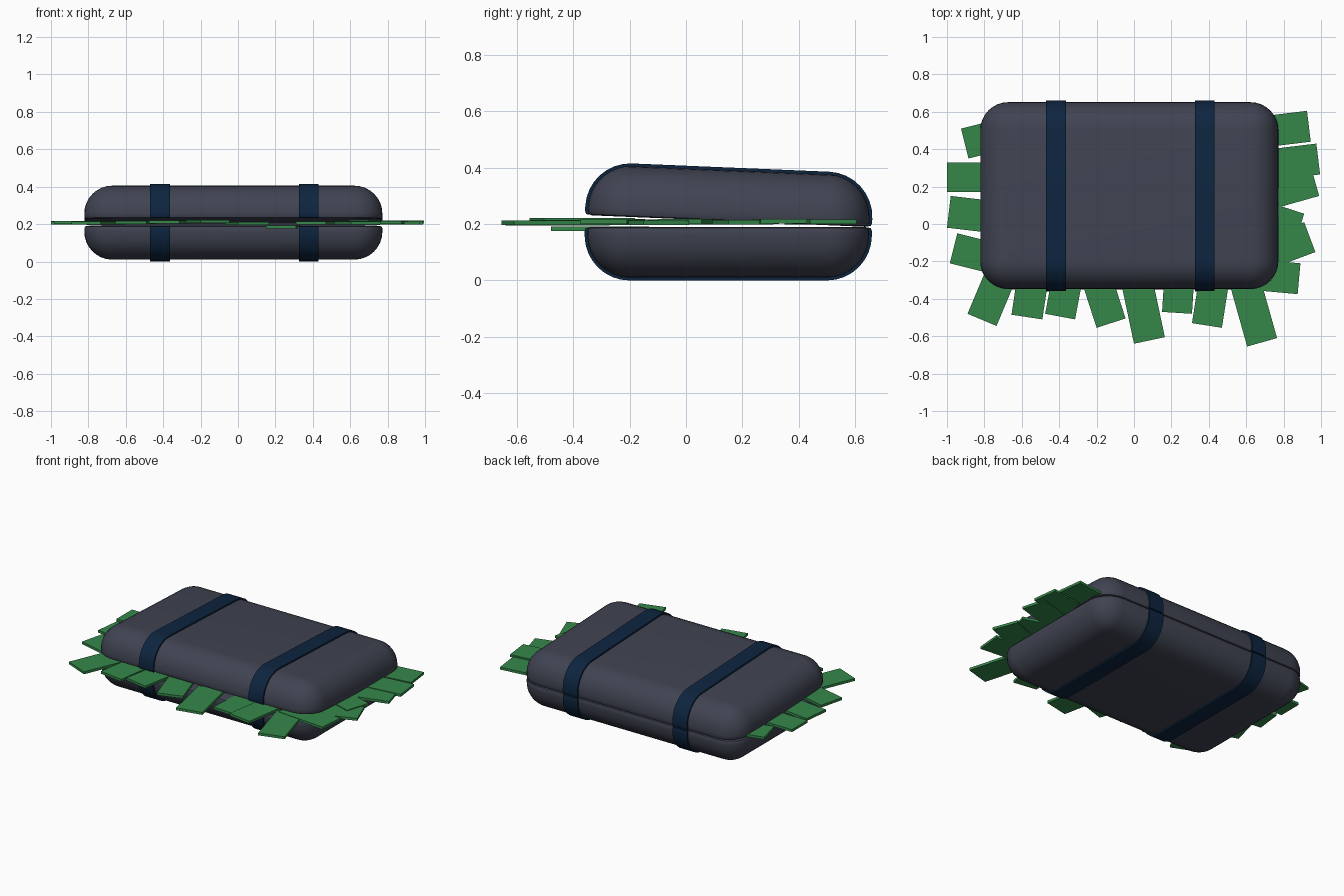
import bpy, bmesh, math, random
from mathutils import Matrix, Vector

if "Cube" in bpy.data.objects:
    bpy.data.objects.remove(bpy.data.objects["Cube"])

random.seed(4)

def mat(name, c):
    m = bpy.data.materials.new(name)
    m.diffuse_color = (*c, 1)
    m.use_nodes = True
    m.node_tree.nodes["Principled BSDF"].inputs["Base Color"].default_value = m.diffuse_color
    return m

SLATE = mat("slate grey", (0.051, 0.057, 0.083))
NAVY = mat("navy blue", (0.004, 0.018, 0.050))
GREEN = mat("note green", (0.036, 0.245, 0.068))

CX, CY, HX, HY = -0.025, 0.15, 0.797, 0.5   # case centre and half sizes
R, H, SEAM = 0.15, 0.18, 0.187              # edge radius, shell height, seam height
TILT = math.radians(-2.4)                   # lid opens towards the front

def finish(name, bm, material, matrix, smooth=True):
    bmesh.ops.remove_doubles(bm, verts=bm.verts, dist=0.0005)
    bm.transform(matrix)
    bmesh.ops.recalc_face_normals(bm, faces=bm.faces)
    me = bpy.data.meshes.new(name)
    bm.to_mesh(me)
    bm.free()
    me.materials.append(material)
    ob = bpy.data.objects.new(name, me)
    bpy.context.collection.objects.link(ob)
    if smooth:
        bpy.ops.object.select_all(action='DESELECT')
        ob.select_set(True)
        bpy.context.view_layer.objects.active = ob
        bpy.ops.object.shade_smooth_by_angle(angle=math.radians(35))
    return ob

def section(grow=0.0, n=8):
    """(inset, height) from the seam lip up to the flat face of a shell."""
    pts = [(0.014, 0.0), (0.004, 0.004), (0.0, 0.014)]
    for i in range(n + 1):
        a = math.pi / 2 * i / n
        pts.append((R - R * math.cos(a), H - R + R * math.sin(a)))
    if not grow:
        return pts
    out = [(d - grow, max(h, 0.002)) for d, h in pts[:3]]
    for i in range(n + 1):
        a = math.pi / 2 * i / n
        out.append((R - (R + grow) * math.cos(a), H - R + (R + grow) * math.sin(a)))
    return out

def shell(name, matrix):
    bm = bmesh.new()
    rings = []
    for inset, h in section():
        r = max(R - inset, 0.0)
        ring = []
        for q, (sx, sy) in enumerate([(1, 1), (-1, 1), (-1, -1), (1, -1)]):
            for i in range(9):
                a = math.pi / 2 * (q + i / 8)
                ring.append(bm.verts.new((sx * (HX - R) + r * math.cos(a),
                                          sy * (HY - R) + r * math.sin(a), h)))
        rings.append(ring)
    n = len(rings[0])
    for lo, hi in zip(rings, rings[1:]):
        for i in range(n):
            bm.faces.new((lo[i], lo[(i + 1) % n], hi[(i + 1) % n], hi[i]))
    bm.faces.new(rings[0])
    bm.faces.new(rings[-1])
    return finish(name, bm, SLATE, matrix)

def strap(name, x, matrix):
    bm = bmesh.new()
    half = section(0.01)
    prof = [(-HY + d, h) for d, h in half] + [(HY - d, h) for d, h in reversed(half)]
    a = [bm.verts.new((x - 0.053 - CX, y, z)) for y, z in prof]
    b = [bm.verts.new((x + 0.053 - CX, y, z)) for y, z in prof]
    n = len(prof)
    for i in range(n):
        j = (i + 1) % n
        bm.faces.new((a[i], a[j], b[j], b[i]))
    bm.faces.new(a)
    bm.faces.new(b)
    return finish(name, bm, NAVY, matrix)

# Bottom shell is the section flipped over; lid is tilted about the back hinge
bottom = Matrix.Translation((CX, CY, SEAM + 0.003)) @ Matrix.Diagonal((1, 1, -1, 1))
lid = (Matrix.Translation((CX, CY + HY, SEAM)) @ Matrix.Rotation(TILT, 4, 'X')
       @ Matrix.Translation((0, -HY, 0.003)))
for part, m in (("bottom", bottom), ("lid", lid)):
    shell("case_" + part, m)
    strap(part + "_strap_left", -0.417, m)
    strap(part + "_strap_right", 0.378, m)

# Bank notes: the two outer corners of each, and centre height
notes = [
    (-0.925, 0.51, -0.885, 0.35, 0.208), (-1.0, 0.33, -1.0, 0.17, 0.209),
    (-0.98, 0.15, -1.0, -0.02, 0.207), (-0.945, -0.05, -0.985, -0.21, 0.209),
    (-0.89, -0.48, -0.735, -0.545, 0.206), (-0.655, -0.485, -0.49, -0.51, 0.208),
    (-0.475, -0.48, -0.315, -0.51, 0.210), (-0.20, -0.555, -0.045, -0.505, 0.214),
    (0.0, -0.64, 0.165, -0.605, 0.202), (0.15, -0.47, 0.31, -0.48, 0.184),
    (0.31, -0.53, 0.47, -0.555, 0.207), (0.605, -0.655, 0.765, -0.61, 0.206),
    (0.875, -0.375, 0.89, -0.21, 0.209), (0.97, -0.15, 0.91, 0.01, 0.206),
    (0.86, -0.10, 0.91, 0.055, 0.211), (0.99, 0.15, 0.945, 0.31, 0.206),
    (0.995, 0.265, 0.975, 0.43, 0.210), (0.945, 0.44, 0.925, 0.605, 0.208),
]
for k, (ax, ay, bx, by, z) in enumerate(notes):
    a, b = Vector((ax, ay, 0)), Vector((bx, by, 0))
    inward = Vector((ay - by, bx - ax, 0)).normalized()
    if inward.dot(Vector((CX, CY, 0)) - a) < 0:
        inward = -inward
    inward *= 0.34
    z += random.uniform(-0.001, 0.001)
    bm = bmesh.new()
    base = [bm.verts.new(p + Vector((0, 0, z - 0.008))) for p in (a, b, b + inward, a + inward)]
    face = bm.faces.new(base)
    ext = bmesh.ops.extrude_face_region(bm, geom=[face], use_keep_orig=True)
    top = [v for v in ext["geom"] if isinstance(v, bmesh.types.BMVert)]
    bmesh.ops.translate(bm, verts=top, vec=(0, 0, 0.016))
    finish("bank_note_%02d" % (k + 1), bm, GREEN, Matrix.Identity(4), smooth=False)
